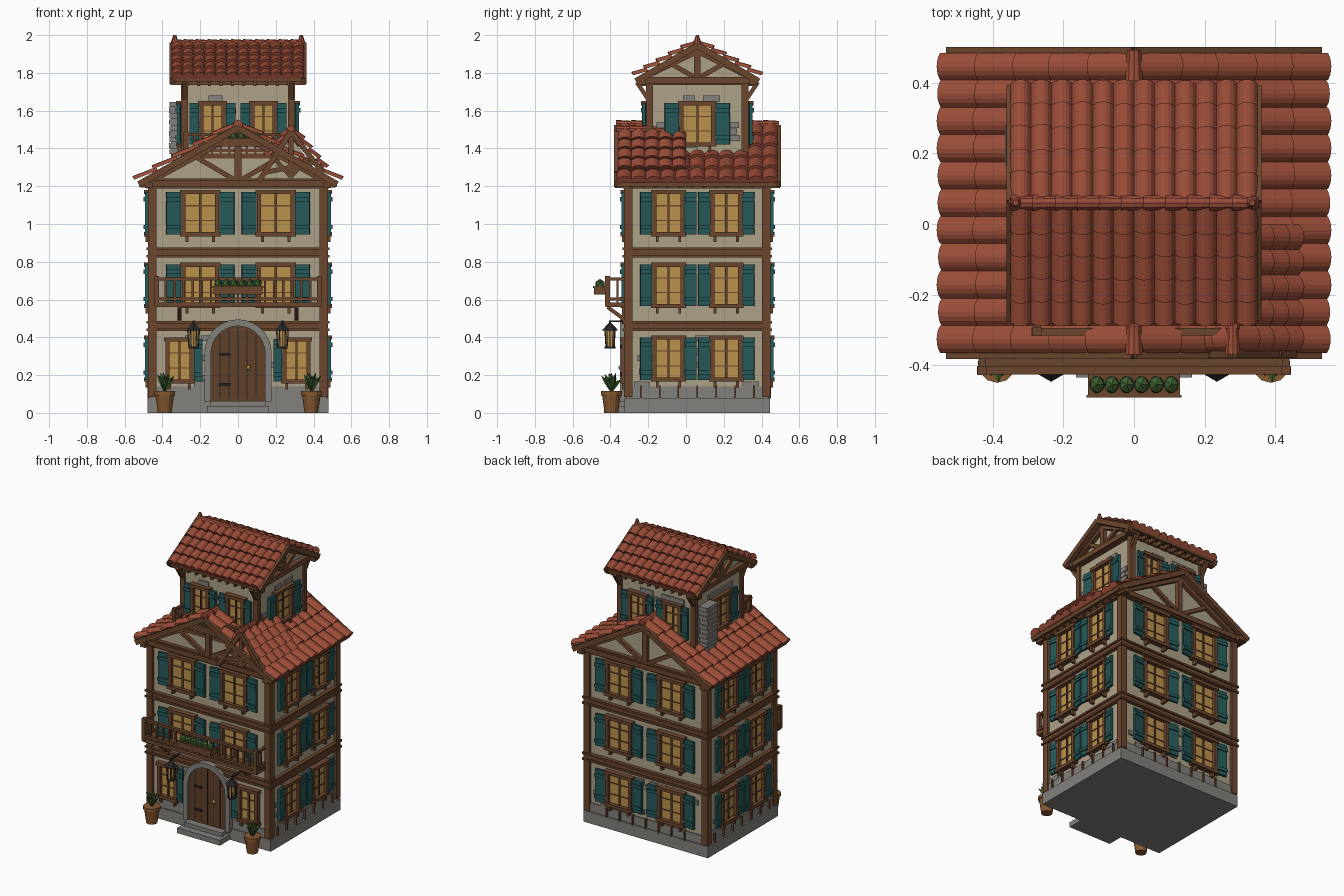
import bpy, bmesh, math, random
from mathutils import Matrix, Vector

if "Cube" in bpy.data.objects:
    bpy.data.objects.remove(bpy.data.objects["Cube"])
random.seed(4)
V = Vector
COL = dict(tile=(.33, .075, .04), wall=(.42, .36, .25), wood=(.15, .062, .028), teal=(.02, .1, .1),
           glass=(.5, .29, .075), stone=(.23, .22, .2), green=(.05, .12, .03), pot=(.24, .1, .03),
           door=(.12, .05, .022), iron=(.02, .02, .022))
MATS, PARTS = {}, {}
for k, c in COL.items():
    MATS[k] = bpy.data.materials.new(k)
    MATS[k].diffuse_color = (*c, 1)
I = Matrix()


def bm_of(name, mat):
    return PARTS.setdefault(name, (bmesh.new(), mat))[0]


def box(name, mat, c, s, M=I, R=I):
    bmesh.ops.create_cube(bm_of(name, mat), size=1, matrix=M @ Matrix.Translation(c) @ R @ Matrix.Diagonal((*s, 1)))


def beam(name, mat, p, q, w, t, M=I, side=(0, 1, 0)):
    """Bar from p to q, w wide along 'side', t thick across it."""
    p, q, y = V(p), V(q), V(side).normalized()
    z = (q - p).normalized()
    x = y.cross(z).normalized()
    R = Matrix((x, z.cross(x), z)).transposed().to_4x4()
    box(name, mat, (p + q) / 2, (t, w, (q - p).length), M, R)


def cone(name, mat, p, q, r1, r2, n=8):
    p, q = V(p), V(q)
    R = (q - p).to_track_quat('Z', 'Y').to_matrix().to_4x4()
    bmesh.ops.create_cone(bm_of(name, mat), cap_ends=True, segments=n, radius1=r1, radius2=r2,
                          depth=(q - p).length, matrix=Matrix.Translation((p + q) / 2) @ R)


def prism(name, mat, pts, y0, y1, M=I):
    """Extrude an x-z outline from y0 to y1."""
    bm = bm_of(name, mat)
    a, b = [[bm.verts.new(M @ V((x, y, z))) for x, z in pts] for y in (y0, y1)]
    fs = [bm.faces.new(a), bm.faces.new(b[::-1])]
    fs += [bm.faces.new((a[i - 1], b[i - 1], b[i], a[i])) for i in range(len(a))]
    bmesh.ops.recalc_face_normals(bm, faces=fs)


def tiles(name, ridge, eave, axis, length, rows, cols):
    """Overlapping barrel tiles on one roof slope, over a wooden deck."""
    R, A, D = V(ridge), V(axis), V(eave) - V(ridge)
    N = A.cross(D).normalized()
    N = N if N.z > 0 else -N
    bm, w, n = bm_of(name, 'tile'), length / cols, 6
    for i in range(rows):
        for j in range(cols):
            k = random.uniform(1.06, 1.16)
            lines = []
            for t, h, f in ((i, .0, 1), (i + k, .018, 1), (i + k, -.003, .0)):
                row = []
                for s in range(n + 1):
                    bump = .02 * math.sin(math.pi * s / n) ** .7 if 0 < s < n else 0
                    row.append(bm.verts.new(R + A * (-length / 2 + w * (j + s / n)) + D * min(t / rows, 1.02)
                                            + N * (h + bump * f)))
                lines.append(row)
            for a, b in zip(lines, lines[1:]):
                for s in range(n):
                    bm.faces.new((a[s], a[s + 1], b[s + 1], b[s]))
    beam(name + '_deck', 'wood', R - N * .012, R + D - N * .012, length - .01, .02, side=A)


def ridge_caps(name, p, q, n, r):
    p, q = V(p), V(q)
    for i in range(n):
        cone(name, 'tile', p.lerp(q, i / n), p.lerp(q, (i + 1.1) / n), r, r * .8, 10)


def face(a, dist):
    """Wall frame: x along the wall, -y outward, z up."""
    return Matrix.Translation((0, .06, 0)) @ Matrix.Rotation(math.radians(a), 4, 'Z') @ Matrix.Translation((0, -dist, 0))


def window(M, u, z0, z1, w, sh, sides=(-1, 1)):
    h, zc, f = z1 - z0, (z0 + z1) / 2, .022
    box('window_glass', 'glass', (u, -.005, zc), (w - f, .012, h - f), M)
    for s in (-1, 1):
        box('window_frames', 'wood', (u + s * (w - f) / 2, -.015, zc), (f, .035, h), M)
        box('window_frames', 'wood', (u, -.017, zc + s * (h - f) / 2), (w + .015, .042, f), M)
        box('window_bars', 'wood', (u, -.01, zc + s * h * .16), (w - f, .012, .006), M)
        box('sill_brackets', 'wood', (u + s * w * .35, -.015, z0 - .015), (.014, .03, .03), M)
    box('window_bars', 'wood', (u, -.012, zc), (.011, .016, h - f), M)
    for s in sides:
        x = u + s * (w / 2 + sh / 2 + .002)
        R = Matrix.Rotation(s * -.12, 4, 'Z')
        box('shutters', 'teal', (x, -.02, zc), (sh, .016, h - .02), M, R)
        for k in (-1, 1):
            box('shutter_rails', 'teal', (x, -.03, zc + k * h * .3), (sh, .012, .022), M, R)


def stones(M, hw, z0, z1, n):
    for _ in range(n):
        box('wall_stones', 'stone', (random.uniform(-hw, hw), -.003, z0 + .035 * random.randint(0, int((z1 - z0) / .035))),
            (random.uniform(.06, .11), .014, .031), M)


def railing(name, hx, y, yw, z0, z1, n):
    box(name, 'wood', (0, (y + yw) / 2, z0), (2 * hx + .02, yw - y + .02, .025))
    for z in (z0 + .03, z1):
        box(name, 'wood', (0, y, z), (2 * hx + .03, .022, .016))
    for i in range(n + 1):
        big = i % n == 0
        box(name, 'wood', (-hx + 2 * hx * i / n, y, (z0 + z1) / 2 + .005 * big), (.026 if big else .012,) * 2 + (z1 - z0 + .02 * big,))
    for s in (-1, 1):
        for z in (z0 + .03, z1):
            box(name, 'wood', (s * hx, (y + yw) / 2, z), (.02, yw - y, .016))
        box(name, 'wood', (s * hx, (y + yw) / 2, (z0 + z1) / 2), (.012, .012, z1 - z0))


def planter(y, z):
    box('flower_boxes', 'wood', (0, y, z), (.26, .065, .04))
    for dy in (-.033, .033):
        box('flower_boxes', 'wood', (0, y + dy, z + .018), (.27, .008, .012))
    for i in range(6):
        bmesh.ops.create_icosphere(bm_of('flower_box_plants', 'green'), subdivisions=1, radius=.025,
                                   matrix=Matrix.Translation((-.105 + .042 * i, y, z + .034)) @ Matrix.Diagonal((.95, 1.1, 1.1, 1)))


def gable_truss(name, M, hw, z0, z1, y):
    """Bargeboards, tie beam, king post and struts."""
    for s in (-1, 1):
        beam(name, 'wood', (s * hw, y - .045, z0 - .005), (0, y - .045, z1), .03, .034, M)
        beam(name, 'wood', (s * hw * .85, y, z0 + .02), (0, y, z1 - .03), .03, .03, M)
        beam(name, 'wood', (s * .02, y, z0 + .02), (s * hw * .45, y, z0 + (z1 - z0) * .5), .025, .025, M)
        box(name, 'wood', (s * hw * .9, y - .02, z0 - .01), (.04, .07, .03), M)
    beam(name, 'wood', (0, y, z0), (0, y, z1 - .02), .03, .035, M)
    box(name, 'wood', (0, y - .008, z0), (hw * 1.86, .035, .034), M)


# stone base, main walls and tower walls with gables
box('stone_base', 'stone', (0, .06, .04), (.96, .77, .08))
box('base_course', 'stone', (0, .06, .11), (.935, .755, .06))
box('main_walls', 'wall', (0, .06, .65), (.92, .74, 1.16))
prism('main_gable_walls', 'wall', [(-.46, 1.22), (.46, 1.22), (0, 1.49)], -.31, .43)
box('tower_walls', 'wall', (0, .06, 1.5), (.58, .52, .54))
prism('tower_gable_walls', 'wall', [(-.27, 1.76), (.27, 1.76), (0, 1.92)], -.29, .29, face(90, 0))

# corner posts and floor bands
for sx in (-1, 1):
    for sy in (-1, 1):
        box('corner_posts', 'wood', (sx * .455, .06 + sy * .365, .65), (.045, .045, 1.13))
        box('tower_posts', 'wood', (sx * .283, .06 + sy * .253, 1.5), (.036, .036, .54))
        beam('tower_braces', 'wood', (sx * .285, .06 + sy * .26, 1.66), (sx * .285, .06 + sy * .32, 1.75), .025, .022, side=(1, 0, 0))
for z in (.46, .85, 1.215):
    box('floor_bands', 'wood', (0, .06, z), (.95, .77, .035))
    for d in (-.02, .02):
        box('floor_band_trim', 'wood', (0, .06, z + d), (.97, .79, .013))
box('tower_top_band', 'wood', (0, .06, 1.75), (.6, .54, .03))

# windows and loose stones on all four sides
FLOORS = ((.165, .41), (.555, .795), (.935, 1.18))
for a, dist in ((0, .37), (90, .46), (180, .37), (270, .46)):
    M, ends = face(a, dist), a in (0, 180)
    stones(M, .38 if ends else .3, .15, .42, 16)
    for fl, (z0, z1) in enumerate(FLOORS):
        for s in (-1, 1):
            if a == 0 and fl == 0:
                window(M, s * .31, .155, .4, .15, .045, (-s,))
            elif ends:
                window(M, s * .2, z0, z1, .2, .078)
            else:
                window(M, s * .153, z0, z1, .17, .062)
    T = face(a, .26 if ends else .29)
    stones(T, .2, 1.42, 1.68, 12)
    for u, w, sh in ([(-.135, .14, .05), (.135, .14, .05)] if ends else [(0, .19, .075)]):
        window(T, u, 1.41, 1.65, w, sh)
    # ground-level pegs between the base stones
    for i in range(7 if a else 0):
        box('base_pegs', 'wood', (-.3 + .1 * i, -.01, .11), (.008, .02, .07), M)

# main roof: ridge runs front to back
for s in (-1, 1):
    tiles('main_roof_tiles', (0, .06, 1.522), (s * .53, .06, 1.225), (0, 1, 0), .85, 5, 11)
    box('main_fascia', 'wood', (s * .515, .06, 1.21), (.02, .84, .025))
    for i in range(12):
        box('main_rafter_tails', 'wood', (s * .485, -.29 + .064 * i, 1.205), (.06, .018, .025))
ridge_caps('main_ridge', (0, -.37, 1.525), (0, .485, 1.525), 11, .026)
for a in (0, 180):
    gable_truss('main_gable_timbers', face(a, .37), .525, 1.215, 1.51, -.012)

# tower roof: ridge runs side to side
for s in (-1, 1):
    tiles('tower_roof_tiles', (0, .06, 1.952), (0, .06 + s * .325, 1.775), (1, 0, 0), .7, 5, 12)
    box('tower_fascia', 'wood', (0, .06 + s * .315, 1.765), (.7, .018, .022))
    for i in range(10):
        box('tower_rafter_tails', 'wood', (-.27 + .06 * i, .06 + s * .285, 1.745), (.016, .06, .028))
    cone('ridge_finials', 'tile', (s * .335, .06, 1.95), (s * .335, .06, 2.0), .024, .008)
ridge_caps('tower_ridge', (-.35, .06, 1.955), (.34, .06, 1.955), 11, .024)
for a in (90, 270):
    gable_truss('tower_gable_timbers', face(a, .29), .325, 1.76, 1.945, -.012)

# small side dormer breaking through the main roof
for s, e in ((1, (.45, 1.29)), (-1, (.17, 1.35))):
    tiles('dormer_tiles', (.28, -.18, 1.495), (e[0], -.18, e[1]), (0, 1, 0), .36, 4, 5)
    beam('dormer_timbers', 'wood', (.28, -.365, 1.49), (.28 + s * .17, -.365, 1.225 if s < 0 else 1.27), .03, .028)
    beam('dormer_timbers', 'wood', (.28, -.355, 1.25), (.28 + s * .09, -.355, 1.35), .025, .022)
prism('dormer_wall', 'wall', [(.2, 1.3), (.4, 1.3), (.28, 1.46)], -.33, -.02)
beam('dormer_timbers', 'wood', (.28, -.355, 1.25), (.28, -.355, 1.48), .025, .025)
beam('dormer_timbers', 'wood', (.13, -.36, 1.27), (.42, -.36, 1.33), .025, .025)
ridge_caps('dormer_ridge', (.28, -.37, 1.5), (.28, 0, 1.5), 5, .022)

# stone chimney stack on the left of the tower
for i in range(9):
    box('chimney_stack', 'stone', (-.33 - .003 * (i % 2), .225, 1.385 + .031 * i), (.065, .12 - .008 * (i % 2), .027))
box('chimney_core', 'stone', (-.325, .225, 1.49), (.06, .1, .31))

# arched door with stone surround and steps
def arch(r, z0, zs, n=14):
    return [(-r, z0)] + [(-r * math.cos(math.pi * i / n), zs + r * math.sin(math.pi * i / n)) for i in range(n + 1)] + [(r, z0)]


prism('door', 'door', arch(.143, .06, .317), -.335, -.3)
inner, outer = arch(.143, .06, .317), arch(.178, .06, .317)
for i in range(len(inner) - 1):
    prism('door_surround', 'stone', [inner[i], outer[i], outer[i + 1], inner[i + 1]], -.35, -.3)
for i in range(5):
    x = -.096 + .048 * i
    top = .317 + math.sqrt(.143 ** 2 - x * x)
    box('door_grooves', 'iron', (x, -.335, (.07 + top) / 2), (.005, .004, top - .08))
for z in (.15, .31):
    box('door_hinges', 'iron', (-.07, -.339, z), (.06, .008, .014))
bmesh.ops.create_icosphere(bm_of('door_knob', 'glass'), subdivisions=2, radius=.013, matrix=Matrix.Translation((.055, -.345, .24)))
box('door_steps', 'stone', (0, -.37, .018), (.33, .13, .036))
box('door_steps', 'stone', (0, -.345, .048), (.29, .08, .03))

# balconies and flower boxes
railing('front_balcony', .43, -.415, -.31, .572, .71, 18)
railing('tower_balcony', .275, -.305, -.2, 1.36, 1.475, 12)
planter(-.455, .648)
planter(-.335, 1.43)
for s in (-1, 1):
    beam('balcony_brackets', 'wood', (s * .31, -.32, .49), (s * .31, -.415, .56), .02, .02, side=(1, 0, 0))
    box('balcony_brackets', 'wood', (s * .31, -.325, .52), (.022, .025, .1))
    # lanterns
    x, y = s * .235, -.402
    cone('lantern_glass', 'glass', (x, y, .35), (x, y, .435), .024, .03, 6)
    cone('lantern_caps', 'iron', (x, y, .435), (x, y, .475), .045, .008, 6)
    cone('lantern_caps', 'iron', (x, y, .34), (x, y, .352), .03, .03, 6)
    for k in range(6):
        c, d = math.cos(k * math.pi / 3), math.sin(k * math.pi / 3)
        beam('lantern_bars', 'iron', (x + .025 * c, y + .025 * d, .35), (x + .031 * c, y + .031 * d, .437), .006, .006)
    beam('lantern_arms', 'iron', (x, -.31, .485), (x, y, .485), .01, .01, side=(1, 0, 0))
    beam('lantern_arms', 'iron', (x, y, .47), (x, y, .488), .01, .01)
    # potted plants
    x, y = s * .388, -.395
    cone('plant_pots', 'pot', (x, y, 0), (x, y, .1), .036, .05, 12)
    cone('plant_pots', 'pot', (x, y, .093), (x, y, .115), .055, .055, 12)
    for k in range(14):
        a, r = k * 2.4, .025 + .028 * (k % 3) / 2
        tip = (x + r * math.cos(a), y + r * math.sin(a), .215 - .6 * (r - .02) - .02 * (k % 2))
        mid = V((x, y, .11)).lerp(V(tip), .55) + V((0, 0, .012))
        cone('pot_leaves', 'green', (x, y, .11), mid, .004, .012, 4)
        cone('pot_leaves', 'green', mid, tip, .012, .001, 4)

# turn every collected part into an object
for name, (bm, mat) in PARTS.items():
    me = bpy.data.meshes.new(name)
    bm.to_mesh(me)
    bm.free()
    me.materials.append(MATS[mat])
    bpy.context.collection.objects.link(bpy.data.objects.new(name, me))

for m in bpy.data.materials:
    if m.users and not m.is_grease_pencil:
        m.use_nodes = True
        m.node_tree.nodes["Principled BSDF"].inputs["Base Color"].default_value = m.diffuse_color
